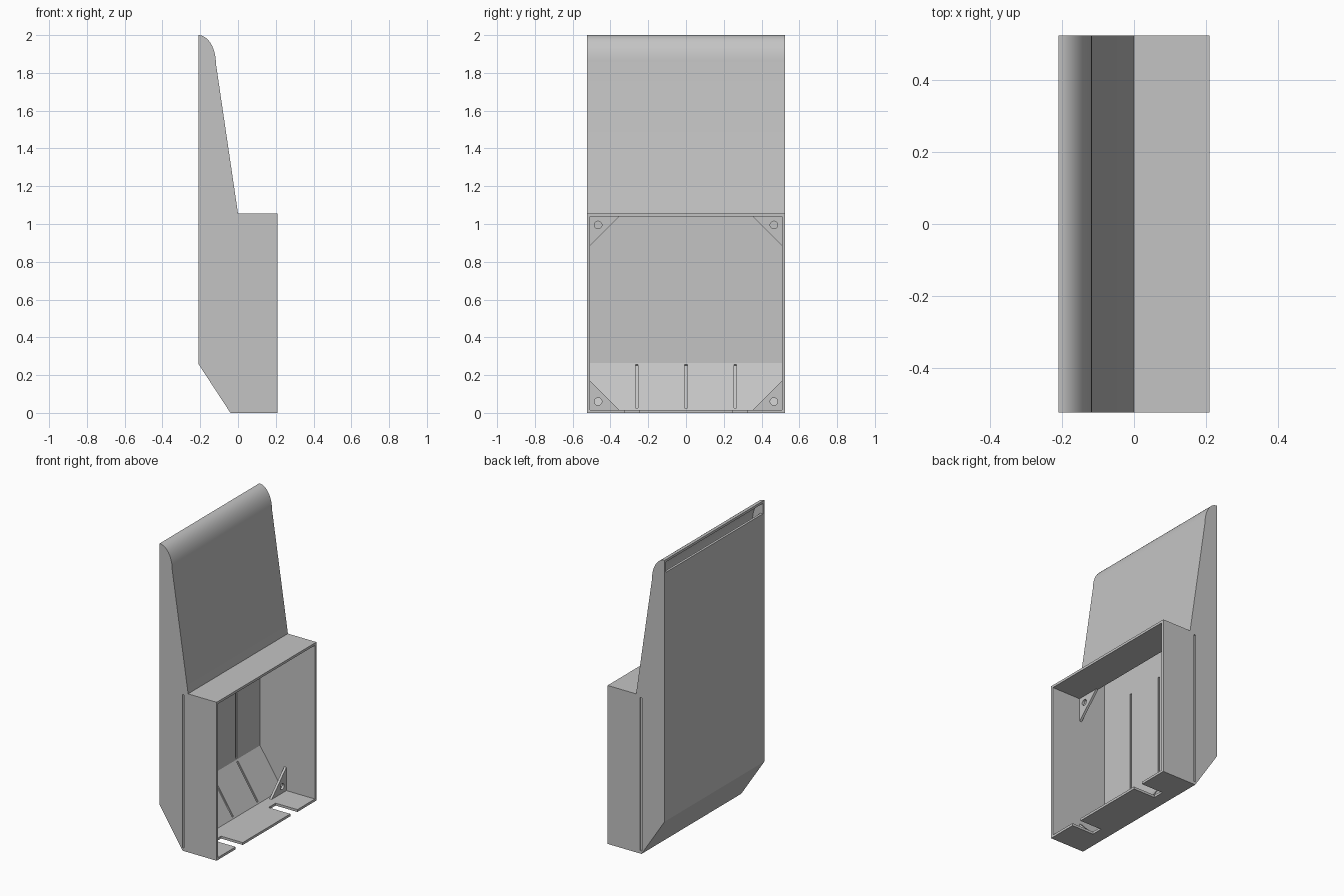
import bpy, bmesh, math
from mathutils import Vector

if "Cube" in bpy.data.objects:
    bpy.data.objects.remove(bpy.data.objects["Cube"])

HALF, WALL = 0.525, 0.016
INNER = HALF - WALL
GROOVE = 0.007

grey = bpy.data.materials.new("plain grey")
grey.use_nodes = True
colour = (0.55, 0.55, 0.55, 1)
grey.diffuse_color = colour
grey.node_tree.nodes["Principled BSDF"].inputs["Base Color"].default_value = colour


def prism(name, points, push):
    """Closed outline of 3D points extruded along a vector."""
    bm = bmesh.new()
    face = bm.faces.new([bm.verts.new(p) for p in points])
    new = bmesh.ops.extrude_face_region(bm, geom=[face])["geom"]
    bmesh.ops.translate(bm, vec=push, verts=[v for v in new if isinstance(v, bmesh.types.BMVert)])
    bmesh.ops.recalc_face_normals(bm, faces=bm.faces)
    mesh = bpy.data.meshes.new(name)
    bm.to_mesh(mesh)
    bm.free()
    mesh.materials.append(grey)
    obj = bpy.data.objects.new(name, mesh)
    bpy.context.collection.objects.link(obj)
    return obj


def side_prism(name, outline, y0, y1):
    """Outline in x and z, extruded from y0 to y1."""
    return prism(name, [(x, y0, z) for x, z in outline], Vector((0, y1 - y0, 0)))


def box(name, x, y, z):
    return side_prism(name, [(x[0], z[0]), (x[1], z[0]), (x[1], z[1]), (x[0], z[1])], *y)


def cut(target, cutter):
    cutter.hide_render = True
    mod = target.modifiers.new("cut", 'BOOLEAN')
    mod.operation = 'DIFFERENCE'
    mod.solver = 'EXACT'
    mod.object = cutter
    bpy.context.view_layer.objects.active = target
    bpy.ops.object.modifier_apply(modifier=mod.name)
    bpy.data.objects.remove(cutter)


def crown(inset):
    """Rounded top edge, from the sloping panel up to the back."""
    rx, rz = 0.093 - inset, 0.15 - inset
    return [(-0.21 + rx * math.cos(a), 1.85 + rz * math.sin(a))
            for a in (math.pi / 2 * i / 16 for i in range(17))]


# Housing: outer body hollowed out, open at the front and along the top of the back
outer = [(-0.21, 0.26), (-0.04, 0), (0.21, 0), (0.21, 1.055), (0, 1.055)] + crown(0)
housing = side_prism("housing", outer, -HALF, HALF)
hollow = [(-0.194, 1.915), (-0.194, 0.265), (-0.031, WALL), (0.3, WALL),
          (0.3, 1.039), (-0.014, 1.039)] + crown(WALL) + [(-0.3, 1.984), (-0.3, 1.915)]
cut(housing, side_prism("hollow_cutter", hollow, -INNER, INNER))

# Floor notches and outer side grooves
for s in (-1, 1):
    cut(housing, box("notch_cutter", (0.05, 0.3), sorted((s * 0.25, s * 0.325)), (-0.1, 0.1)))
    cut(housing, box("side_groove_cutter", (-0.043, -0.029),
                     sorted((s * (HALF - GROOVE), s * 0.6)), (0.02, 1.04)))

# Grooves inside the back wall and the sloping base
a, b = Vector((-0.194, 0.265)), Vector((-0.031, WALL))
along = (b - a).normalized()
normal = Vector((-along.y, along.x))
ends = a + along * 0.012, b - along * 0.012
slope = [ends[0] - normal * GROOVE, ends[1] - normal * GROOVE,
         ends[1] + normal * GROOVE, ends[0] + normal * GROOVE]
for y in (-0.26, 0, 0.26):
    span = (y - 0.007, y + 0.007)
    cut(housing, box("back_groove_cutter", (-0.194 - GROOVE, -0.18), span, (0.275, 1.036)))
    cut(housing, side_prism("base_groove_cutter", [tuple(p) for p in slope], *span))

bpy.ops.object.select_all(action='DESELECT')
housing.select_set(True)
bpy.context.view_layer.objects.active = housing
bpy.ops.object.shade_smooth_by_angle(angle=math.radians(20))

# Corner gussets with screw holes
LEG = 0.155
for level, z, up in (("lower", WALL, 1), ("upper", 1.039, -1)):
    for side, s in (("right", -1), ("left", 1)):
        y = s * INNER
        triangle = [(0, y, z), (0, y - s * LEG, z), (0, y, z + up * LEG)]
        gusset = prism(f"{level}_{side}_gusset", triangle, Vector((-WALL, 0, 0)))
        ring = [(0.1, y - s * 0.044 + 0.02 * math.cos(t), z + up * 0.044 + 0.02 * math.sin(t))
                for t in (math.tau * i / 20 for i in range(20))]
        cut(gusset, prism("hole_cutter", ring, Vector((-0.2, 0, 0))))
